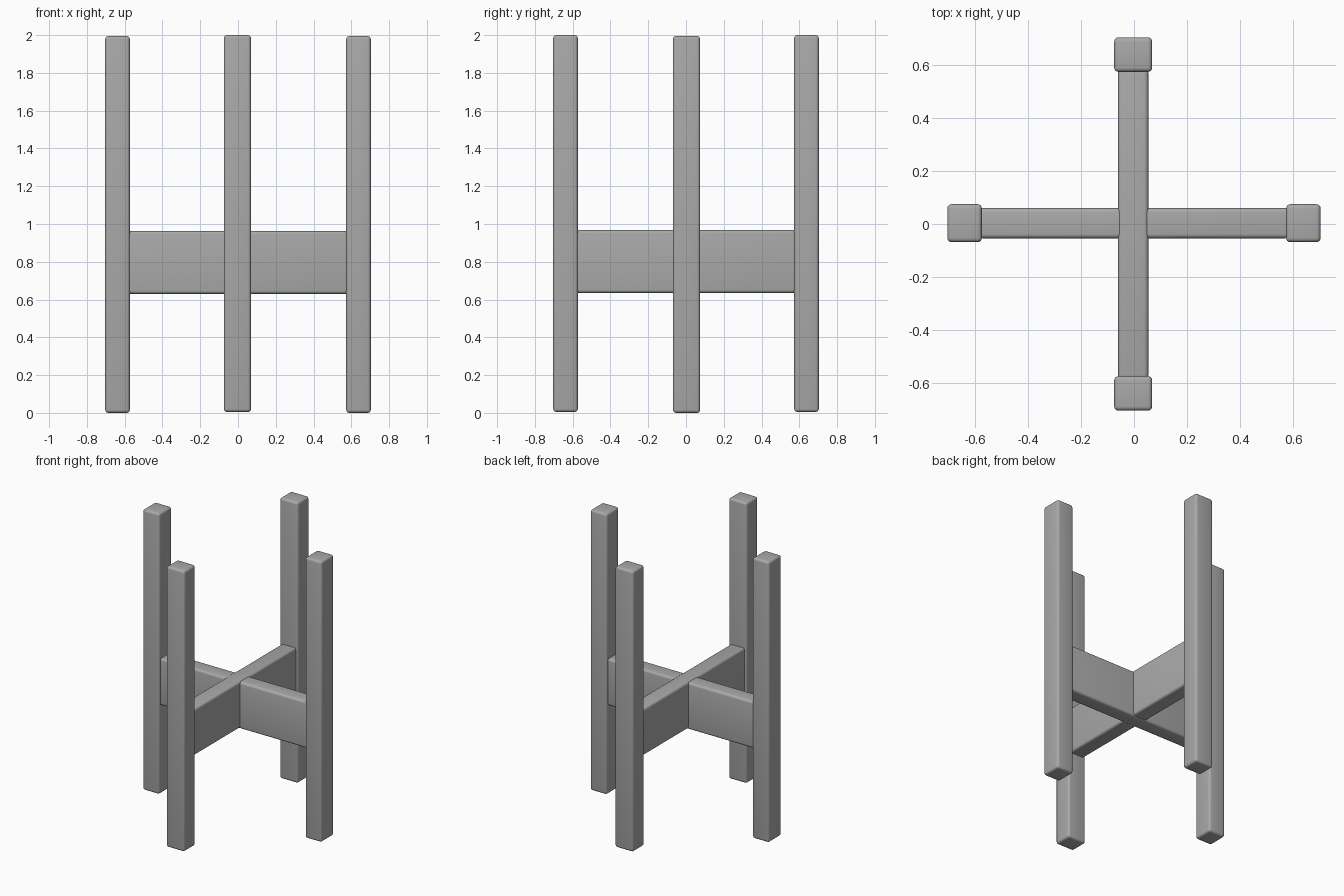
import bpy

cube = bpy.data.objects.get("Cube")
if cube:
    bpy.data.objects.remove(cube, do_unlink=True)

grey = bpy.data.materials.new("plain grey")
grey.use_nodes = True
colour = (0.4, 0.4, 0.4, 1)
grey.diffuse_color = colour
grey.node_tree.nodes["Principled BSDF"].inputs["Base Color"].default_value = colour


def rounded_bar(name, size, location, radius):
    """Box with softly rounded edges."""
    bpy.ops.mesh.primitive_cube_add(size=1, location=location)
    bar = bpy.context.object
    bar.name = name
    bar.scale = size
    bpy.ops.object.transform_apply(location=False, rotation=False, scale=True)
    bar.data.materials.append(grey)
    bevel = bar.modifiers.new("rounded edges", "BEVEL")
    bevel.width = radius
    bevel.segments = 4
    bpy.ops.object.modifier_apply(modifier=bevel.name)
    bpy.ops.object.shade_smooth_by_angle()
    return bar


LEG_DEPTH, LEG_WIDTH, LEG_HEIGHT = 0.13, 0.143, 1.995
LEG_REACH = 0.638
BEAM_LENGTH, BEAM_WIDTH, BEAM_HEIGHT = 1.17, 0.114, 0.332
LIFT = 0.005      # the front-to-back pair sits slightly higher
SHIFT = 0.003     # each pair is slightly off the centre line

# Four upright legs
for side, name in ((-1, "right_leg"), (1, "left_leg")):
    rounded_bar(name, (LEG_DEPTH, LEG_WIDTH, LEG_HEIGHT),
                (side * LEG_REACH, SHIFT, LEG_HEIGHT / 2), 0.016)
for side, name in ((-1, "front_leg"), (1, "back_leg")):
    rounded_bar(name, (LEG_WIDTH, LEG_DEPTH, LEG_HEIGHT),
                (-SHIFT, side * LEG_REACH, LEG_HEIGHT / 2 + LIFT), 0.016)

# Crossed beams between the legs
rounded_bar("side_to_side_beam", (BEAM_LENGTH, BEAM_WIDTH, BEAM_HEIGHT),
            (0, SHIFT, 0.796), 0.016)
rounded_bar("front_to_back_beam", (BEAM_WIDTH, BEAM_LENGTH, BEAM_HEIGHT),
            (-SHIFT, 0, 0.796 + LIFT), 0.016)
